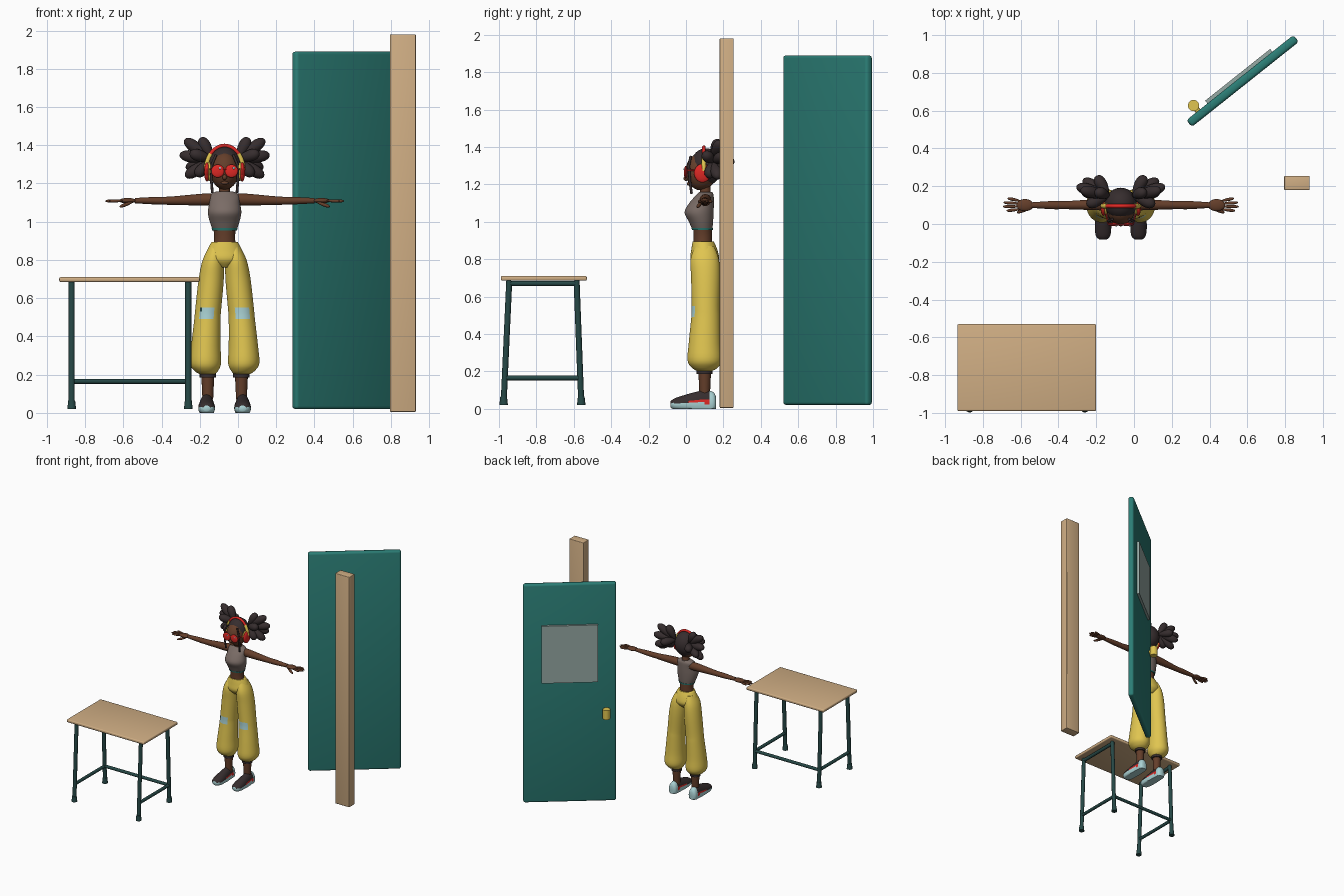
import bpy, bmesh, math
from mathutils import Matrix, Vector

cube = bpy.data.objects.get("Cube")
if cube:
    bpy.data.objects.remove(cube)

frame = Matrix()  # placement shared by the parts being built


def material(name, *rgb):
    linear = [((c / 255 + 0.055) / 1.055) ** 2.4 for c in rgb] + [1]
    m = bpy.data.materials.new(name)
    m.use_nodes = True
    m.diffuse_color = linear
    m.node_tree.nodes["Principled BSDF"].inputs["Base Color"].default_value = linear
    return m


teal = material("teal paint", 43, 125, 117)
wood = material("pale wood", 208, 174, 132)
metal = material("dark green metal", 38, 72, 70)
glass = material("grey glass", 150, 170, 165)
yellow = material("yellow cloth", 224, 197, 80)
skin = material("brown skin", 100, 62, 42)
dark = material("dark hair", 54, 45, 46)
grey = material("grey cloth", 122, 108, 102)
red = material("red plastic", 222, 40, 36)
blue = material("pale blue", 170, 210, 212)


def finish(name, bm, mats, rule=None, angle=40):
    bmesh.ops.recalc_face_normals(bm, faces=bm.faces)
    mesh = bpy.data.meshes.new(name)
    for m in mats if isinstance(mats, list) else [mats]:
        mesh.materials.append(m)
    if rule:
        for f in bm.faces:
            f.normal_update()
            f.material_index = rule(f.calc_center_median(), f.normal)
    bm.to_mesh(mesh)
    bm.free()
    mesh.shade_smooth()
    mesh.set_sharp_from_angle(angle=math.radians(angle))
    ob = bpy.data.objects.new(name, mesh)
    ob.matrix_world = frame
    bpy.context.collection.objects.link(ob)
    return ob


def box(name, low, high, mat, bevel=0.0):
    low, high = Vector(low), Vector(high)
    bm = bmesh.new()
    bmesh.ops.create_cube(bm, size=1, matrix=Matrix.Translation((low + high) / 2)
                          @ Matrix.Diagonal((high - low).to_4d()))
    if bevel:
        bmesh.ops.bevel(bm, geom=bm.edges[:], offset=bevel, segments=3,
                        profile=0.5, affect="EDGES")
    finish(name, bm, mat, angle=35)


def aim(p, q):
    # Matrix placing local z along the line from p to q
    p, q = Vector(p), Vector(q)
    return Matrix.Translation((p + q) / 2) @ (q - p).to_track_quat("Z", "Y").to_matrix().to_4x4()


def rod(name, p, q, r, mat, tip=None):
    bm = bmesh.new()
    bmesh.ops.create_cone(bm, cap_ends=True, segments=16, radius1=r,
                          radius2=r if tip is None else tip,
                          depth=(Vector(q) - Vector(p)).length, matrix=aim(p, q))
    finish(name, bm, mat)


def ball(name, centre, radii, mat, turn=Matrix()):
    bm = bmesh.new()
    bmesh.ops.create_uvsphere(bm, u_segments=24, v_segments=14, radius=1,
                              matrix=Matrix.Translation(centre) @ turn
                              @ Matrix.Diagonal(Vector(radii).to_4d()))
    finish(name, bm, mat)


def lobe(name, p, q, r, mat):
    # Egg-shaped tuft, fatter towards q
    bm = bmesh.new()
    bmesh.ops.create_uvsphere(bm, u_segments=16, v_segments=12, radius=1)
    half = (Vector(q) - Vector(p)).length / 2
    for v in bm.verts:
        wide = r * (0.8 + 0.3 * v.co.z)
        v.co = v.co.x * wide, v.co.y * wide, v.co.z * half
    bm.transform(aim(p, q))
    finish(name, bm, mat)


def tube(name, points, r, mat):
    curve = bpy.data.curves.new(name, "CURVE")
    curve.dimensions, curve.bevel_depth, curve.use_fill_caps = "3D", r, True
    spline = curve.splines.new("POLY")
    spline.points.add(len(points) - 1)
    for sp, p in zip(spline.points, points):
        sp.co = *p, 1
    curve.materials.append(mat)
    ob = bpy.data.objects.new(name, curve)
    ob.matrix_world = frame
    bpy.context.collection.objects.link(ob)


def loft(name, rings, mats, rule=None, place=lambda u, v, w: (u, v, w), seg=32, steps=4):
    # Rings are (u, v, w, radius u, radius v), joined by a smooth spline along w
    rings = [Vector(r) for r in rings]
    path = []
    for i in range(len(rings) - 1):
        a, b = rings[i], rings[i + 1]
        before = (b - rings[max(i - 1, 0)]) / 2
        after = (rings[min(i + 2, len(rings) - 1)] - a) / 2
        for k in range(steps):
            t = k / steps
            s = t * t * (3 - 2 * t)
            path.append(a * (1 - s) + b * s + before * (t * (1 - t) ** 2) - after * (t * t * (1 - t)))
    path.append(rings[-1])
    bm = bmesh.new()
    turns = [math.tau * (k + 0.5) / seg for k in range(seg)]
    loops = [[bm.verts.new(place(r[0] + r[3] * math.cos(a), r[1] + r[4] * math.sin(a), r[2]))
              for a in turns] for r in path]
    for low, high in zip(loops, loops[1:]):
        for k in range(seg):
            n = (k + 1) % seg
            bm.faces.new((low[k], low[n], high[n], high[k]))
    bm.faces.new(loops[0])
    bm.faces.new(loops[-1])
    finish(name, bm, mats, rule, angle=60)


# Wooden post
box("post", (0.795, 0.18, 0.005), (0.93, 0.255, 1.98), wood, 0.005)

# Table: top, two leg frames and a back stretcher
box("table_top", (-0.935, -0.99, 0.685), (-0.2, -0.53, 0.71), wood, 0.008)
for side, x in (("right", -0.87), ("left", -0.26)):
    for end, top, foot in (("front", -0.945, -0.975), ("back", -0.585, -0.56)):
        rod(f"table_{end}_{side}_leg", (x, top, 0.685), (x, foot, 0.03), 0.016, metal)
        rod(f"table_{end}_{side}_foot", (x, foot, 0.02), (x, foot, 0.065), 0.023, metal, 0.018)
    rod(f"table_{side}_rail", (x, -0.95, 0.67), (x, -0.58, 0.67), 0.014, metal)
    rod(f"table_{side}_stretcher", (x, -0.97, 0.165), (x, -0.565, 0.165), 0.013, metal)
rod("table_back_stretcher", (-0.87, -0.565, 0.165), (-0.26, -0.565, 0.165), 0.013, metal)

# Door standing ajar, with a pane and knob on its back
frame = Matrix.Translation((0.575, 0.757, 0)) @ Matrix.Rotation(math.radians(38.5), 4, "Z")
box("door", (-0.362, -0.023, 0.02), (0.362, 0.023, 1.89), teal, 0.016)
box("door_pane", (-0.22, 0.02, 1.05), (0.22, 0.042, 1.54), glass)
rod("door_knob", (-0.284, 0.06, 0.745), (-0.284, 0.06, 0.825), 0.03, yellow)
rod("door_knob_stem", (-0.284, 0.02, 0.785), (-0.284, 0.05, 0.785), 0.015, yellow)

# Figure: torso
frame = Matrix.Translation((-0.07, 0, 0))
loft("waist", [(0, 0.09, 0.86, 0.06, 0.05), (0, 0.09, 0.92, 0.055, 0.05),
               (0, 0.088, 0.97, 0.06, 0.05)], skin)
loft("top_garment", [(0, 0.088, 0.955, 0.062, 0.053), (0, 0.08, 1, 0.078, 0.065),
                     (0, 0.07, 1.05, 0.088, 0.078), (0, 0.083, 1.1, 0.08, 0.066),
                     (0, 0.1, 1.14, 0.076, 0.048), (0, 0.105, 1.158, 0.045, 0.036)], grey)
loft("garment_hem", [(0, 0.088, 0.955, 0.065, 0.056), (0, 0.087, 0.966, 0.068, 0.058)], teal)
loft("trouser_hips", [(0, 0.1, 0.76, 0.03, 0.045), (0, 0.1, 0.8, 0.1, 0.076),
                      (0, 0.098, 0.85, 0.092, 0.07), (0, 0.092, 0.895, 0.068, 0.057)], yellow)
rod("neck", (0, 0.105, 1.12), (0, 0.1, 1.22), 0.03, skin, 0.028)

# Head, hair cap and face
ball("head", (0, 0.08, 1.268), (0.076, 0.083, 0.1), skin)
ball("hair_cap", (0, 0.107, 1.293), (0.085, 0.085, 0.1), dark)
ball("nose", (0, 0, 1.232), (0.012, 0.013, 0.014), skin)
ball("lips", (0, 0.014, 1.203), (0.02, 0.01, 0.009), skin)
rod("glasses_bridge", (-0.03, -0.004, 1.275), (0.03, -0.004, 1.275), 0.004, red)


def band(start, stop, r):
    angles = [math.radians(start + (stop - start) * k / 12) for k in range(13)]
    return [(r * math.cos(a), 0.095, 1.27 + (r + 0.03) * math.sin(a)) for a in angles]


tube("headphone_band", band(40, 140, 0.098), 0.01, red)


def patch_rule(cx, side):
    def rule(c, n):
        if 0.49 < c.z < 0.55 and abs(c.x - cx) < 0.04 and n.y < 0:
            return 2 if side < 0 and c.z > 0.535 and c.x < cx - 0.02 else 1
        return 0
    return rule


def shoe_rule(c, n):
    if c.z < 0.03 or c.y > 0.125:
        return 1
    return 2 if c.z < 0.048 and c.y > 0.02 else 0


# Limbs and paired head parts
for side, s in (("right", -1), ("left", 1)):
    legs = [(0.05, 0.1, 0.87, 0.03, 0.05), (0.06, 0.1, 0.8, 0.055, 0.076),
            (0.07, 0.105, 0.7, 0.066, 0.078), (0.085, 0.105, 0.55, 0.068, 0.075),
            (0.09, 0.105, 0.49, 0.069, 0.077), (0.098, 0.1, 0.35, 0.077, 0.086),
            (0.1, 0.1, 0.26, 0.082, 0.092), (0.096, 0.1, 0.22, 0.062, 0.07),
            (0.09, 0.1, 0.203, 0.042, 0.042)]
    loft(f"{side}_trouser_leg", [(s * r[0], *r[1:]) for r in legs],
         [yellow, blue, metal], patch_rule(s * 0.093, s))
    rod(f"{side}_cuff", (s * 0.088, 0.1, 0.185), (s * 0.088, 0.1, 0.215), 0.043, dark)
    rod(f"{side}_ankle", (s * 0.088, 0.1, 0.07), (s * 0.088, 0.1, 0.2), 0.028, skin, 0.034)
    shoe = [(-0.083, 0.018, 0.024, 0.015), (-0.065, 0.037, 0.024, 0.03),
            (-0.02, 0.044, 0.026, 0.044), (0.05, 0.041, 0.028, 0.062),
            (0.1, 0.037, 0.03, 0.07), (0.145, 0.035, 0.03, 0.06), (0.16, 0.022, 0.03, 0.035)]
    loft(f"{side}_shoe", [(s * 0.094, z, y, w, h) for y, w, z, h in shoe], [dark, blue, red],
         shoe_rule, lambda u, v, w: (u, w, max(v, 0)))

    # Arm with palm, four fingers and thumb
    loft(f"{side}_arm", [(0.105, 1.115, 0.05, 0.03, 0.028), (0.103, 1.116, 0.1, 0.031, 0.032),
                         (0.1, 1.11, 0.28, 0.022, 0.022), (0.1, 1.11, 0.36, 0.022, 0.02),
                         (0.1, 1.11, 0.47, 0.015, 0.014)],
         skin, None, lambda u, v, w: (s * w, u, v), 20)
    ball(f"{side}_palm", (s * 0.507, 0.1, 1.11), (0.046, 0.032, 0.014), skin)
    for k, reach in enumerate((0.605, 0.625, 0.622, 0.6)):
        lobe(f"{side}_finger_{k}", (s * 0.525, 0.079 + k * 0.014, 1.11),
             (s * reach, 0.07 + k * 0.022, 1.108), 0.01, skin)
    lobe(f"{side}_thumb", (s * 0.475, 0.085, 1.105), (s * 0.55, 0.06, 1.078), 0.011, skin)

    # Glasses
    ball(f"{side}_lens", (s * 0.036, -0.002, 1.265), (0.034, 0.009, 0.034), red)
    ball(f"{side}_lens_glint", (s * 0.036 + 0.012, -0.01, 1.28), (0.006, 0.003, 0.006), blue)
    rod(f"{side}_glasses_arm", (s * 0.068, 0.002, 1.275), (s * 0.083, 0.09, 1.275), 0.004, red)

    # Headphones
    tube(f"{side}_headphone_slider", band(90 - s * 90, 90 - s * 48, 0.096), 0.013, yellow)
    ball(f"{side}_ear_cushion", (s * 0.08, 0.09, 1.262), (0.014, 0.042, 0.05), yellow)
    ball(f"{side}_ear_cup", (s * 0.092, 0.088, 1.26), (0.015, 0.045, 0.05), red)

    # Hair: front strand and a bunch of tufts
    tube(f"{side}_hair_strand", [(s * 0.045, 0.025, 1.35), (s * 0.066, 0.015, 1.3),
                                 (s * 0.07, 0.02, 1.22), (s * 0.064, 0.03, 1.15)], 0.007, dark)
    tips = [(0.125, 0.17, 1.44), (0.21, 0.18, 1.43), (0.235, 0.2, 1.35), (0.205, 0.17, 1.235),
            (0.13, 0.255, 1.32), (0.15, 0.12, 1.24), (0.18, 0.1, 1.36), (0.2, 0.235, 1.28)]
    for k, (x, y, z) in enumerate(tips):
        lobe(f"{side}_hair_tuft_{k}", (s * 0.065, 0.15, 1.325), (s * x, y, z), 0.037, dark)
